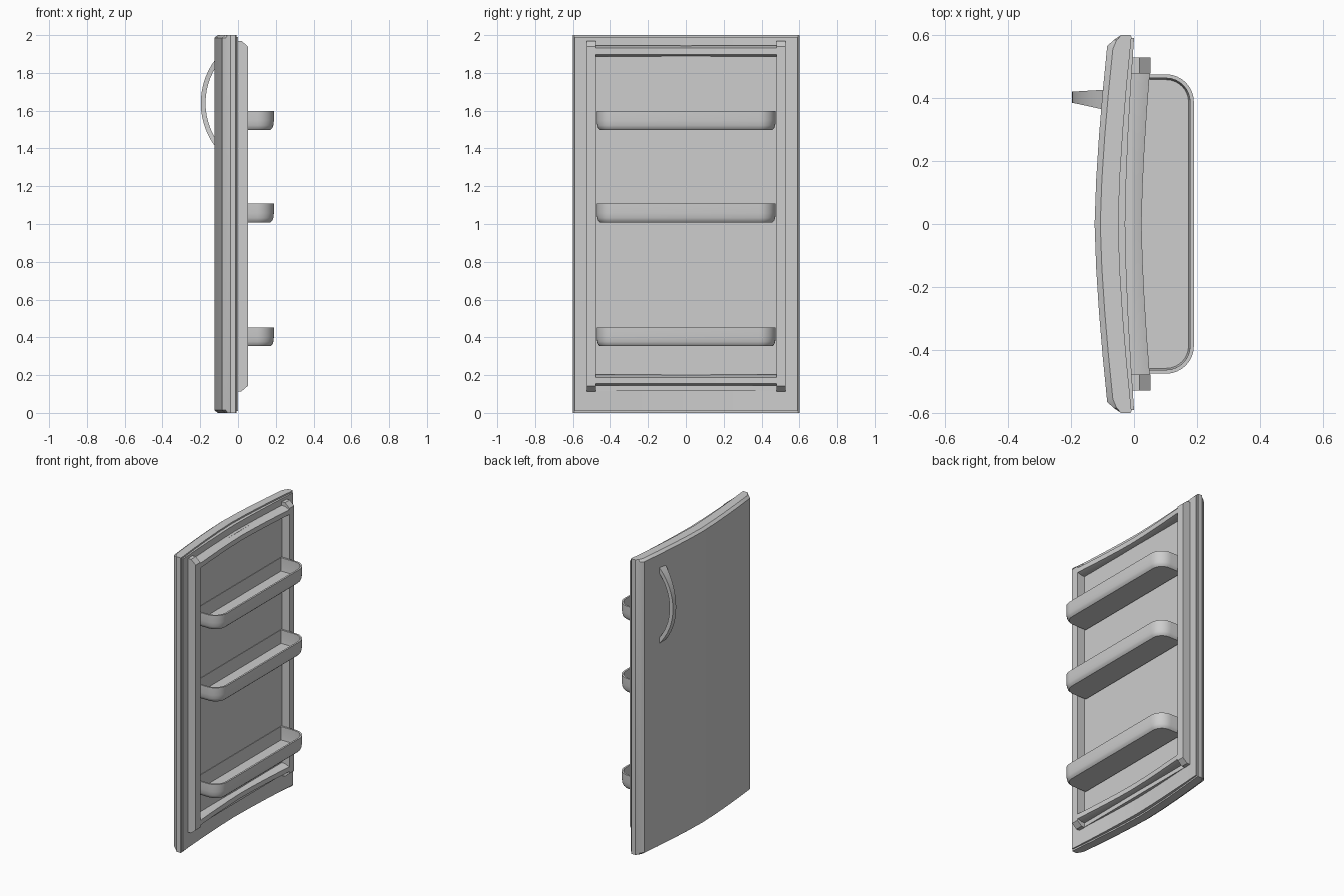
import bpy, bmesh, math

cube = bpy.data.objects.get("Cube")
if cube:
    bpy.data.objects.remove(cube, do_unlink=True)

grey = bpy.data.materials.new("light_grey")
grey.use_nodes = True
grey.diffuse_color = (0.61, 0.61, 0.61, 1)
grey.node_tree.nodes["Principled BSDF"].inputs["Base Color"].default_value = (0.61, 0.61, 0.61, 1)


def loft(name, rings, angle=30):
    """Join rings of equal point count with quads and cap both ends."""
    bm = bmesh.new()
    loops = [[bm.verts.new(p) for p in ring] for ring in rings]
    n = len(loops[0])
    for a, b in zip(loops, loops[1:]):
        for i in range(n):
            j = (i + 1) % n
            bm.faces.new((a[i], a[j], b[j], b[i]))
    bm.faces.new(loops[0][::-1])
    bm.faces.new(loops[-1])
    bmesh.ops.recalc_face_normals(bm, faces=bm.faces)
    mesh = bpy.data.meshes.new(name)
    bm.to_mesh(mesh)
    bm.free()
    mesh.materials.append(grey)
    mesh.shade_smooth()
    mesh.set_sharp_from_angle(angle=math.radians(angle))
    obj = bpy.data.objects.new(name, mesh)
    bpy.context.collection.objects.link(obj)
    return obj


def bow(half, centre, edge, steps=8):
    """Shallow faceted curve across the door, from +y to -y."""
    ts = [1 - 2 * i / steps for i in range(steps + 1)]
    return [(centre + (edge - centre) * abs(t) ** 1.5, half * t) for t in ts]


def at(outline, z):
    return [(x, y, z) for x, y in outline]


def strip(half, back, front):
    """Curved band between a back and a front bow, each (centre, edge)."""
    return bow(half, *back) + bow(half, *front)[::-1]


def block(x0, x1, y0, y1):
    return [(x0, y0), (x1, y0), (x1, y1), (x0, y1)]


# Outer door shell with chamfered side, top and bottom edges
def shell(inset):
    front = bow(0.565 - inset / 2, -0.125 + inset, -0.085 + inset)
    corner = [(-0.064 + inset / 2, 0.584), (-0.040, 0.6), (-0.012, 0.6)]
    inner = bow(0.594, -0.050, -0.008)[::-1]
    right = [(x, -y) for x, y in corner]
    return corner[::-1] + front + right + inner


loft("door_shell", [at(shell(0.018), 0), at(shell(0), 0.014),
                    at(shell(0), 1.986), at(shell(0.018), 2)])

# Bowed sealing gasket and flat inner liner
seal = strip(0.59, (-0.07, -0.04), (-0.028, 0.0))
loft("door_seal", [at(seal, 0.01), at(seal, 1.99)])
liner = block(-0.045, -0.006, -0.5, 0.5)
loft("inner_liner", [at(liner, 0.117), at(liner, 1.945)])

# Upright rails with chamfered ends
for side, label in ((1, "left"), (-1, "right")):
    def bar(front):
        return block(-0.02, front, 0.478 * side, 0.528 * side)
    loft(label + "_upright_rail", [at(bar(0.018), 0.114), at(bar(0.052), 0.143),
                                   at(bar(0.052), 1.94), at(bar(0.018), 1.97)])


# Bowed cross rails with sloping tops and undersides
def cross(depth):
    return strip(0.48, (-0.04, -0.02), (0.024 - depth, 0.05 - depth))


for label, base in (("lower", 0.145), ("upper", 1.888)):
    loft(label + "_cross_rail", [at(cross(0.034), base), at(cross(0), base + 0.010),
                                 at(cross(0), base + 0.043), at(cross(0.034), base + 0.057)])


# Door shelves: rounded trays resting against the liner
def tray(inset, z):
    r, half, front = 0.088 - inset, 0.475 - inset, 0.19 - inset
    arc = [(front - r + r * math.sin(a), half - r + r * math.cos(a))
           for a in (math.pi / 2 * k / 8 for k in range(9))]
    back = [(inset - 0.015, -half), (inset - 0.015, half)]
    return at(arc + [(x, -y) for x, y in arc[::-1]] + back, z)


tray_steps = ((0.018, 0), (0.008, 0.010), (0.003, 0.024), (0, 0.050), (0, 0.1),
              (0.012, 0.1), (0.013, 0.045), (0.017, 0.012))
for label, base in (("bottom", 0.353), ("middle", 1.008), ("top", 1.498)):
    loft(label + "_shelf", [tray(inset, base + h) for inset, h in tray_steps])

# Bowed handle, narrow in the middle and wide at its feet
rings = []
for k in range(17):
    t = k / 8 - 1
    c, s = math.cos(0.74 * t), math.sin(0.74 * t)
    low, high = 0.385 - 0.022 * t * t, 0.42 + 0.006 * t * t
    rings.append([(0.189 - r * c, y, 1.64 + r * s)
                  for r, y in ((0.386, low), (0.386, high), (0.361, high), (0.361, low))])
loft("door_handle", rings)
